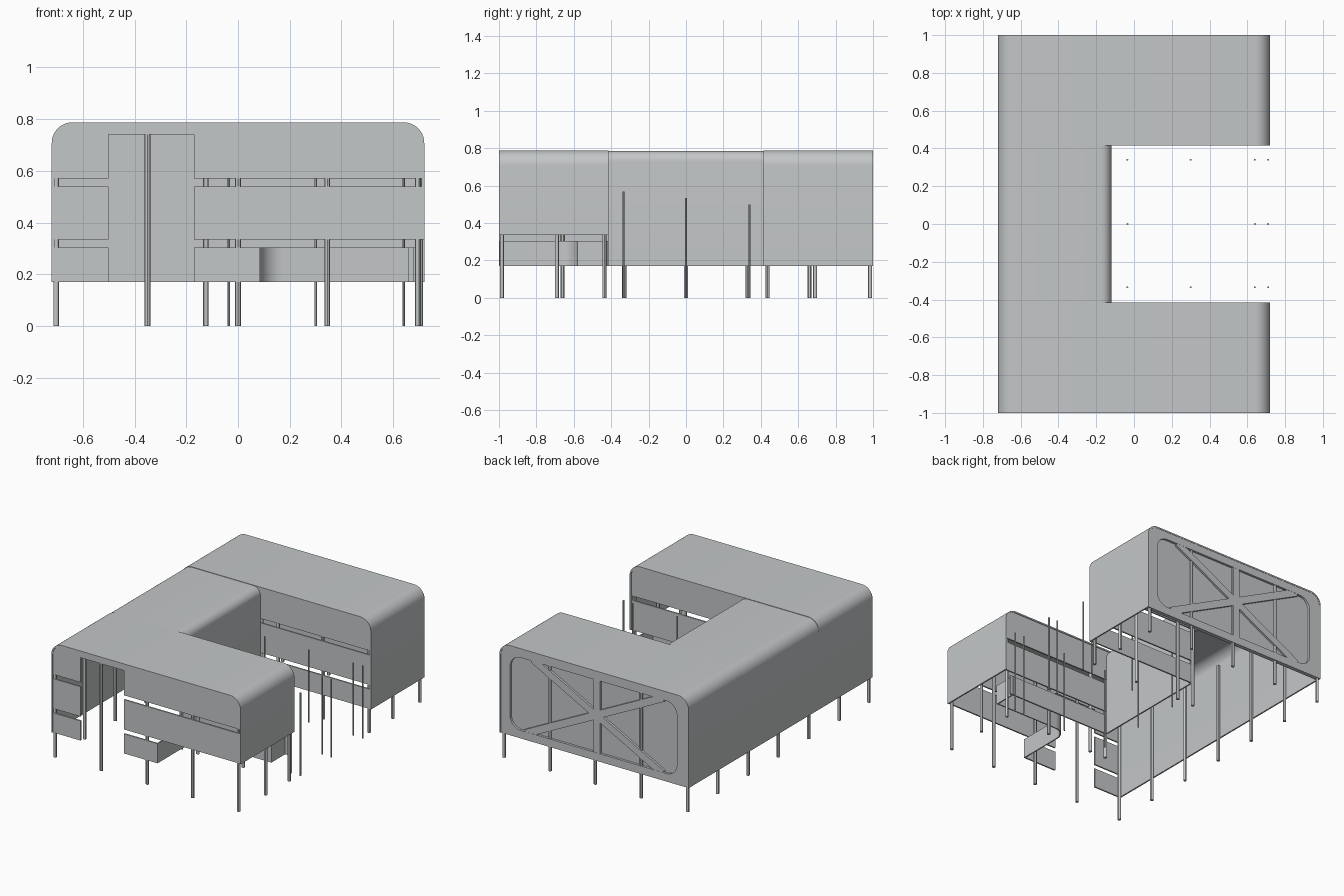
import bpy, bmesh
from math import sin, cos, pi
from mathutils import Vector

cube = bpy.data.objects.get("Cube")
if cube:
    bpy.data.objects.remove(cube, do_unlink=True)

# Single pale grey finish
COLOUR = (0.55, 0.57, 0.58, 1)
grey = bpy.data.materials.new("pale_grey")
grey.use_nodes = True
grey.diffuse_color = COLOUR
grey.node_tree.nodes["Principled BSDF"].inputs["Base Color"].default_value = COLOUR

BASE, TOP = 0.17, 0.788
LEFT, RIGHT, COURT = -0.72, 0.72, -0.12
INNER = 0.415
SILL_1, HEAD_1, SILL_2, HEAD_2 = 0.305, 0.335, 0.54, 0.57
DOOR_L, DOOR_R = -0.5, -0.17


def finish(name, bm):
    bmesh.ops.recalc_face_normals(bm, faces=bm.faces)
    mesh = bpy.data.meshes.new(name)
    bm.to_mesh(mesh)
    bm.free()
    mesh.materials.append(grey)
    obj = bpy.data.objects.new(name, mesh)
    bpy.context.collection.objects.link(obj)
    return obj


def smooth(obj):
    bpy.ops.object.select_all(action="DESELECT")
    obj.select_set(True)
    bpy.context.view_layer.objects.active = obj
    bpy.ops.object.shade_smooth_by_angle(angle=pi / 6)


def prism(name, pts, a, b, axis="y"):
    """Extrude a flat outline from a to b along y or z."""
    place = (lambda p, h: (p[0], h, p[1])) if axis == "y" else (lambda p, h: (p[0], p[1], h))
    bm = bmesh.new()
    face = bm.faces.new([bm.verts.new(place(p, a)) for p in pts])
    geom = bmesh.ops.extrude_face_region(bm, geom=[face])["geom"]
    shift = (0, b - a, 0) if axis == "y" else (0, 0, b - a)
    bmesh.ops.translate(bm, vec=shift, verts=[g for g in geom if isinstance(g, bmesh.types.BMVert)])
    return finish(name, bm)


def ribbon(name, path, thick, a, b, axis="y"):
    """Bend a thin sheet along a path, thickened to the right of travel."""
    pts = [Vector(p) for p in path]
    inner = []
    for i, p in enumerate(pts):
        d0 = (p - pts[i - 1]).normalized() if i else (pts[1] - p).normalized()
        d1 = (pts[i + 1] - p).normalized() if i < len(pts) - 1 else d0
        d = (d0 + d1).normalized()
        inner.append(p + Vector((d.y, -d.x)) * thick / d.dot(d0))
    obj = prism(name, pts + inner[::-1], a, b, axis)
    smooth(obj)
    return obj


def arc(cx, cy, r, start, end, n=10):
    steps = [start + (end - start) * i / n for i in range(n + 1)]
    return [(cx + r * cos(t), cy + r * sin(t)) for t in steps]


def arch(x0, x1, z0, z1, top, r0, r1):
    """Wall, rounded eave, roof, rounded eave, wall."""
    return ([(x0, z0)] + arc(x0 + r0, top - r0, r0, pi, pi / 2)
            + arc(x1 - r1, top - r1, r1, pi / 2, 0) + [(x1, z1)])


def box(name, x0, x1, z0, z1, y0, y1):
    return prism(name, [(x0, z0), (x1, z0), (x1, z1), (x0, z1)], y0, y1)


# Folded roof and side-wall shells of the U plan
ribbon("front_wing_shell", arch(LEFT, RIGHT, BASE, HEAD_1, TOP, 0.08, 0.08), 0.01, -1, -INNER)
ribbon("back_wing_shell", arch(LEFT, RIGHT, BASE, BASE, TOP, 0.08, 0.08), 0.01, INNER, 1)
ribbon("link_shell", arch(LEFT, COURT, BASE, BASE, TOP - 0.003, 0.08, 0.055), 0.01, -INNER, INNER)

# Front facade with ribbon gaps and the tall entrance opening
xl, xr, ztop = LEFT + 0.006, RIGHT - 0.006, TOP - 0.006
crown = arc(xr - 0.075, ztop - 0.075, 0.075, 0, pi / 2) + arc(xl + 0.075, ztop - 0.075, 0.075, pi / 2, pi)
prism("front_upper_wall",
      [(xl, HEAD_2), (DOOR_L, HEAD_2), (DOOR_L, 0.74), (DOOR_R, 0.74), (DOOR_R, HEAD_2), (xr, HEAD_2)] + crown,
      -0.996, -0.986)
for side, x0, x1 in (("left", DOOR_R, xr), ("right", xl, DOOR_L)):
    box(f"front_middle_wall_{side}", x0, x1, HEAD_1, SILL_2, -0.996, -0.986)
box("front_lower_wall_right", xl, DOOR_L, BASE, SILL_1, -0.996, -0.986)
box("front_lower_wall_left", DOOR_R, 0.085, BASE, SILL_1, -0.996, -0.986)

# Curved lobby wall set back under the front wing
lobby = [(0.085, -0.996)] + arc(0.175, -0.67, 0.09, pi, pi / 2) + [(0.66, -0.58), (0.66, -INNER)]
ribbon("lobby_wall", lobby, -0.008, BASE, SILL_1, "z")

# Courtyard walls of both wings
court_crown = arc(xr - 0.075, ztop - 0.075, 0.075, 0, pi / 2) + [(COURT - 0.05, ztop)]
for wing, s in (("front", -1), ("back", 1)):
    y0, y1 = s * (INNER + 0.005), s * (INNER + 0.015)
    low_end = 0.68 if s < 0 else xr
    prism(f"{wing}_court_upper_wall", [(COURT - 0.05, HEAD_2), (xr, HEAD_2)] + court_crown, y0, y1)
    box(f"{wing}_court_middle_wall", COURT, xr, HEAD_1, SILL_2, y0, y1)
    box(f"{wing}_court_lower_wall", COURT, low_end, BASE, SILL_1, y0, y1)

# Back wall with a recessed rounded field
back = prism("back_wall", [(xl, BASE), (xr, BASE)] + crown, 0.97, 0.998)
x0, x1, z0, z1, r = -0.63, 0.64, 0.225, 0.725, 0.08
field = (arc(x1 - r, z1 - r, r, 0, pi / 2) + arc(x0 + r, z1 - r, r, pi / 2, pi)
         + arc(x0 + r, z0 + r, r, pi, 1.5 * pi) + arc(x1 - r, z0 + r, r, 1.5 * pi, 2 * pi))
cutter = prism("back_field_cutter", field, 0.982, 1.1)
cutter.hide_render = True
cut = back.modifiers.new("field", "BOOLEAN")
cut.object, cut.operation, cut.solver = cutter, "DIFFERENCE", "EXACT"
bpy.ops.object.select_all(action="DESELECT")
bpy.context.view_layer.objects.active = back
bpy.ops.object.modifier_apply(modifier=cut.name)
bpy.data.objects.remove(cutter, do_unlink=True)


# Bracing bars across the recessed field
def brace(name, p, q, width):
    p, q = Vector(p), Vector(q)
    d = (q - p).normalized() * width / 2
    n = Vector((-d.y, d.x))
    prism(name, [p + n, q + n, q - n, p - n], 0.975, 0.997)


brace("brace_falling", (0.47, 0.735), (-0.52, 0.215), 0.05)
brace("brace_rising", (0.52, 0.215), (-0.52, 0.735), 0.05)
brace("brace_upright", (-0.02, 0.215), (-0.02, 0.735), 0.05)


# Columns and courtyard poles
def column(name, x, y, top, radius):
    bm = bmesh.new()
    bmesh.ops.create_cone(bm, cap_ends=True, segments=12, radius1=radius, radius2=radius, depth=top)
    bmesh.ops.translate(bm, vec=(x, y, top / 2), verts=bm.verts)
    smooth(finish(name, bm))


spots = [(-0.703, 0.33 * i) for i in range(-2, 3)]
spots += [(x, s * 0.984) for s in (-1, 1) for x in (-0.703, -0.35, 0, 0.345, 0.695)]
spots += [(x, s * 0.436) for s in (-1, 1) for x in (-0.125, 0, 0.345, 0.695)]
spots += [(0.695, s * 0.69) for s in (-1, 1)]
for i, (x, y) in enumerate(spots):
    column(f"column_{i + 1}", x, y, 0.7 if abs(x) > 0.6 else 0.78, 0.011)

for y, top in ((-0.335, 0.57), (0, 0.535), (0.34, 0.5)):
    for x in (-0.035, 0.3, 0.64, 0.71):
        if not (y == 0 and x == 0.3):
            column("court_pole", x, y, top, 0.005)
